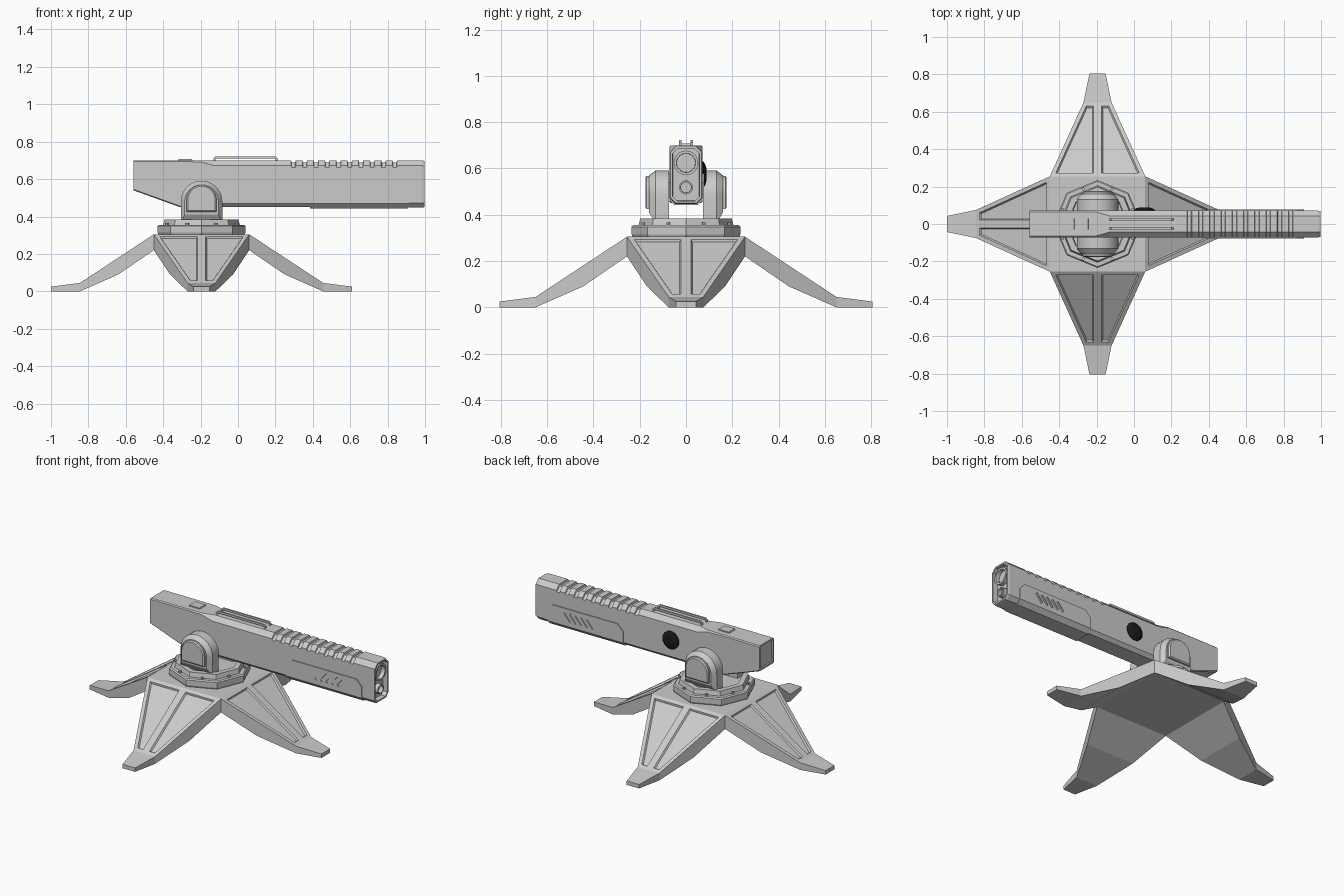
import bpy, bmesh
from math import sin, cos, pi, radians
from mathutils import Matrix, Vector

if "Cube" in bpy.data.objects:
    bpy.data.objects.remove(bpy.data.objects["Cube"])

CX = -0.195  # turret axis


def finish(name, bm, smooth=False):
    bmesh.ops.recalc_face_normals(bm, faces=bm.faces)
    me = bpy.data.meshes.new(name)
    bm.to_mesh(me)
    bm.free()
    ob = bpy.data.objects.new(name, me)
    bpy.context.collection.objects.link(ob)
    if smooth:
        bpy.ops.object.select_all(action='DESELECT')
        ob.select_set(True)
        bpy.context.view_layer.objects.active = ob
        bpy.ops.object.shade_smooth_by_angle(angle=radians(25))
    return ob


def loft(rings):
    """Skin equal-length point rings and cap both ends."""
    bm = bmesh.new()
    vs = [[bm.verts.new(p) for p in r] for r in rings]
    n = len(rings[0])
    for a, b in zip(vs, vs[1:]):
        for i in range(n):
            j = (i + 1) % n
            bm.faces.new((a[i], a[j], b[j], b[i]))
    caps = [bm.faces.new(vs[0]), bm.faces.new(vs[-1])]
    bmesh.ops.recalc_face_normals(bm, faces=bm.faces)
    return bm, vs, caps


def prism(pts, y0, y1):
    return loft([[(x, y, z) for x, z in pts] for y in (y0, y1)])[0]


def inset(bm, face, t, d):
    bmesh.ops.inset_individual(bm, faces=[face], thickness=t, depth=d, use_even_offset=True)


# Legs: tapered sections along the radius, two recessed panels on top
def leg_ring(r, w, zb, zt):
    return [(r, -w, zb), (r, w, zb), (r, w, zt), (r, 0, zt), (r, -w, zt)]


t = (0.445 - 0.255) / (0.65 - 0.255)
bm, vs, caps = loft([leg_ring(0.255, 0.255, 0.22, 0.305),
                     leg_ring(0.445, 0.255 - 0.18 * t, 0.09, 0.305 - 0.26 * t),
                     leg_ring(0.65, 0.075, 0, 0.045),
                     leg_ring(0.805, 0.043, 0, 0.025)])
mid = [bm.edges.get((vs[1][a], vs[1][b])) for a, b in ((2, 3), (3, 4))]
bmesh.ops.dissolve_edges(bm, edges=mid, use_verts=False)
panels = [f for f in bm.faces if vs[0][3] in f.verts and vs[2][3] in f.verts]
for f in panels:
    inset(bm, f, 0.022, 0)
    inset(bm, f, 0.006, -0.010)
leg = finish("leg_1", bm)
for k in range(4):
    ob = leg if k == 0 else bpy.data.objects.new(f"leg_{k + 1}", leg.data)
    if k:
        bpy.context.collection.objects.link(ob)
    ob.location.x = CX
    ob.rotation_euler.z = k * pi / 2

# Square hub joining the legs
h = 0.255
finish("base_hub", prism([(CX - h, 0.22), (CX + h, 0.22), (CX + h, 0.305), (CX - h, 0.305)], -h, h))


# Octagonal turntable with stepped rim
def ring_z(r, z, n=8, cx=CX, cy=0):
    return [(cx + r * cos(2 * pi * i / n), cy + r * sin(2 * pi * i / n), z) for i in range(n)]


finish("turntable", loft([ring_z(r, z) for r, z in (
    (0.228, 0.30), (0.235, 0.315), (0.235, 0.348), (0.228, 0.355), (0.205, 0.355),
    (0.198, 0.383), (0.165, 0.383), (0.16, 0.373))])[0])
for k in range(8):
    a = (k + 0.5) * pi / 4
    x, y = CX + 0.202 * cos(a), 0.202 * sin(a)
    finish(f"turntable_bolt_{k + 1}", loft([ring_z(0.009, z, 6, x, y) for z in (0.35, 0.366)])[0])


# Arch-shaped yoke arms with raised cover plates
def arch(y, r, zc, zb, n=20):
    return [(CX + r, y, zb)] + [(CX + r * cos(pi * i / n), y, zc + r * sin(pi * i / n))
                                for i in range(n + 1)] + [(CX - r, y, zb)]


for side, s in (("front", -1), ("back", 1)):
    finish(f"yoke_arm_{side}", loft([arch(s * 0.073, 0.111, 0.48, 0.365),
                                     arch(s * 0.132, 0.111, 0.48, 0.365),
                                     arch(s * 0.160, 0.090, 0.48, 0.41)])[0], True)
    finish(f"yoke_cover_{side}", loft([arch(s * 0.15, 0.08, 0.488, 0.425),
                                       arch(s * 0.170, 0.08, 0.488, 0.425),
                                       arch(s * 0.176, 0.073, 0.488, 0.432)])[0], True)


# Gun housing: eight-sided sections, cooling grooves along the top
def section(x, zb, zt, cb, ct, w=0.071):
    half = [(w - cb, zb), (w, zb + cb), (w, zt - ct), (w - ct, zt)]
    return [(x, y, z) for y, z in half] + [(x, -y, z) for y, z in reversed(half)]


rings = [section(-0.56, 0.54, 0.70, 0.006, 0.006),
         section(-0.31, 0.45, 0.70, 0.006, 0.006),
         section(-0.20, 0.45, 0.70, 0.02, 0.008),
         section(-0.13, 0.45, 0.70, 0.02, 0.028)]
for i in range(10):
    x = 0.284 + 0.0602 * i
    for dx, cut in ((0, 0), (0.003, 0.010), (0.022, 0.010), (0.025, 0)):
        rings.append(section(x + dx, 0.45, 0.70 - cut, 0.02, 0.028))
rings += [section(0.985, 0.447, 0.70, 0.025, 0.028),
          section(0.997, 0.450, 0.697, 0.025, 0.028, 0.068)]
bm, vs, caps = loft(rings)
inset(bm, caps[1], 0.010, 0)
inset(bm, caps[1], 0.001, -0.03)
inset(bm, caps[0], 0.010, 0)
inset(bm, caps[0], 0.002, -0.006)
finish("gun_housing", bm)

# Lower foregrip shroud with bevelled keel and slanted vents
bm = prism([(0.385, 0.443), (0.91, 0.443), (0.91, 0.54), (0.875, 0.578), (0.425, 0.578),
            (0.385, 0.54)], -0.077, 0.077)
keel = [e for e in bm.edges if all(v.co.z < 0.45 for v in e.verts)
        and abs(e.verts[0].co.x - e.verts[1].co.x) > 0.1]
bmesh.ops.bevel(bm, geom=keel, offset=0.026, segments=1, affect='EDGES')
shroud = finish("fore_shroud", bm)
bm = bmesh.new()
for i in range(5):
    x, z = 0.612 + 0.039 * i, 0.527
    bmesh.ops.create_cube(bm, size=1, matrix=Matrix.Translation((x, 0, z))
                          @ Matrix.Rotation(radians(40), 4, 'Y')
                          @ Matrix.Diagonal((0.015, 0.3, 0.066, 1)))
cutter = finish("vent_cutter", bm)
cutter.hide_render = True
mod = shroud.modifiers.new("vents", 'BOOLEAN')
mod.object = cutter
mod.operation = 'DIFFERENCE'
bpy.context.view_layer.objects.active = shroud
bpy.ops.object.modifier_apply(modifier=mod.name)
bpy.data.objects.remove(cutter)


# Upper and lower barrels: hollow tubes inside the muzzle
def ring_x(x, r, zc, n=24):
    return [(x, r * cos(2 * pi * i / n), zc + r * sin(2 * pi * i / n)) for i in range(n)]


for name, r, zc in (("main_barrel", 0.053, 0.624), ("lower_barrel", 0.030, 0.518)):
    finish(name, loft([ring_x(0.95, r, zc), ring_x(0.992, r, zc), ring_x(0.992, r * 0.78, zc),
                       ring_x(0.94, r * 0.75, zc)])[0], True)

# Twin top rails and rear latch
rail = [(-0.132, 0.695), (-0.132, 0.712), (-0.120, 0.722), (0.200, 0.722), (0.212, 0.712),
        (0.212, 0.695), (0.200, 0.695), (0.200, 0.710), (-0.120, 0.710), (-0.120, 0.695)]
for side, s in (("front", -1), ("back", 1)):
    finish(f"top_rail_{side}", prism(rail, s * 0.025 - 0.005, s * 0.025 + 0.005))
finish("rear_latch", prism([(-0.325, 0.69), (-0.318, 0.707), (-0.247, 0.707), (-0.24, 0.69)],
                           -0.03, 0.03))

# Black domed disc on the back side of the housing
disc = finish("side_disc", loft([[(0.055 + r * cos(2 * pi * i / 24), y, 0.573 + r * sin(2 * pi * i / 24))
                                  for i in range(24)]
                                 for r, y in ((0.057, 0.06), (0.057, 0.075), (0.045, 0.083),
                                              (0.025, 0.089))])[0], True)
mat = bpy.data.materials.new("black")
mat.diffuse_color = (0.01, 0.01, 0.01, 1)
mat.use_nodes = True
mat.node_tree.nodes["Principled BSDF"].inputs["Base Color"].default_value = mat.diffuse_color
disc.data.materials.append(mat)
